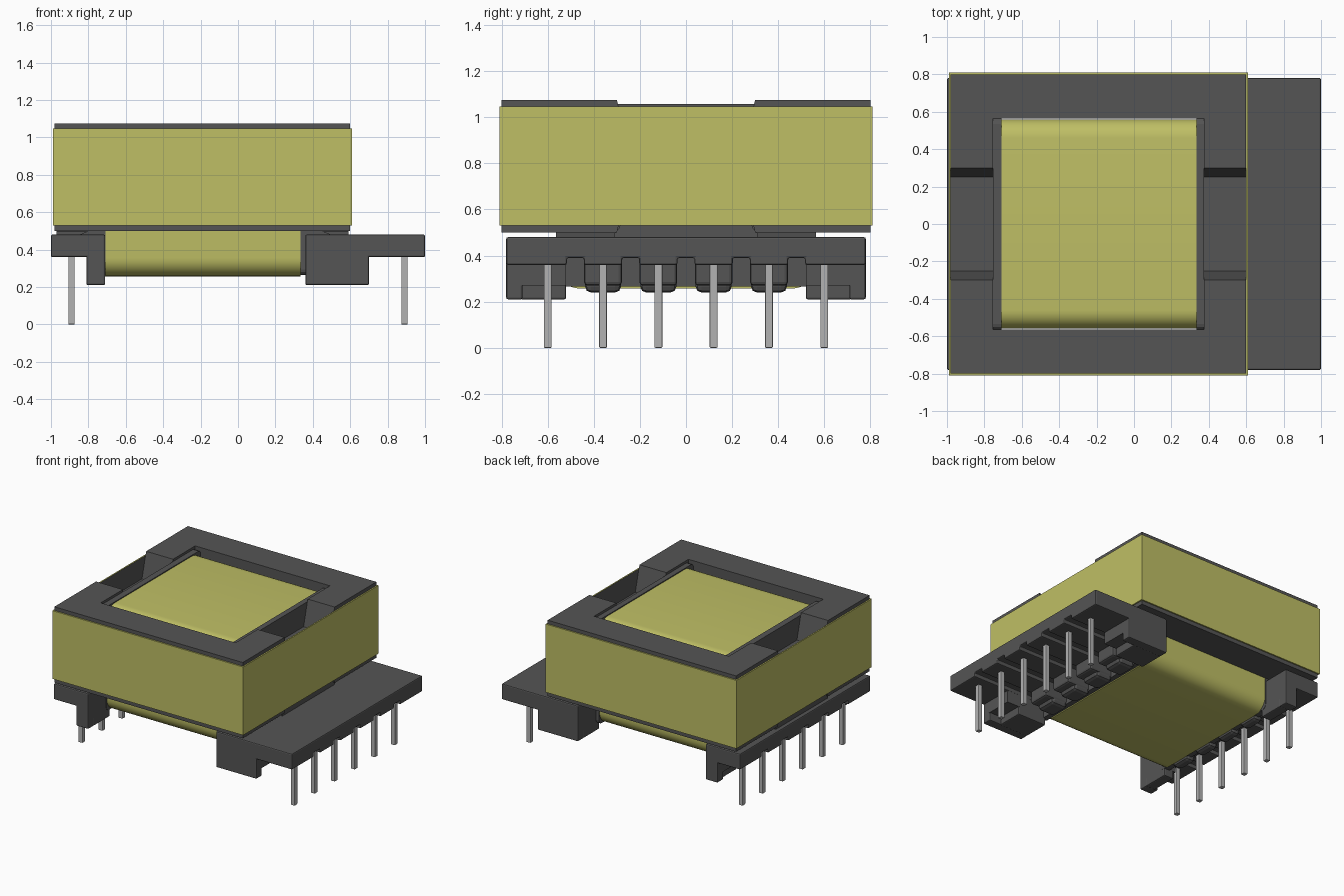
import bpy, bmesh, math

cube = bpy.data.objects.get("Cube")
if cube:
    bpy.data.objects.remove(cube, do_unlink=True)


def material(name, rgb, metallic=0.0):
    m = bpy.data.materials.new(name)
    m.use_nodes = True
    m.diffuse_color = (*rgb, 1)
    bsdf = next(n for n in m.node_tree.nodes if n.type == 'BSDF_PRINCIPLED')
    bsdf.inputs["Base Color"].default_value = (*rgb, 1)
    return m


DARK = material("dark grey", (0.09, 0.09, 0.09))
YELLOW = material("yellow tape", (0.52, 0.52, 0.13))
METAL = material("pin metal", (0.45, 0.45, 0.45))


def prism(name, profile, a, b, axis, mat, bevel=0.0):
    """Extrude a 2D profile along x (profile in y, z) or y (profile in x, z)."""
    bm = bmesh.new()
    place = (lambda p, t: (t, p[0], p[1])) if axis == 'x' else (lambda p, t: (p[0], t, p[1]))
    ends = [[bm.verts.new(place(p, t)) for p in profile] for t in (a, b)]
    bm.faces.new(ends[0])
    bm.faces.new(ends[1])
    n = len(profile)
    for i in range(n):
        j = (i + 1) % n
        bm.faces.new((ends[0][i], ends[0][j], ends[1][j], ends[1][i]))
    bmesh.ops.recalc_face_normals(bm, faces=bm.faces[:])
    me = bpy.data.meshes.new(name)
    bm.to_mesh(me)
    bm.free()
    me.materials.append(mat)
    ob = bpy.data.objects.new(name, me)
    bpy.context.collection.objects.link(ob)
    if bevel:
        mod = ob.modifiers.new("soft edges", 'BEVEL')
        mod.width, mod.segments, mod.limit_method = bevel, 2, 'ANGLE'
    return ob


def box(name, x0, x1, y0, y1, z0, z1, mat=DARK, bevel=0.0):
    return prism(name, [(y0, z0), (y1, z0), (y1, z1), (y0, z1)],
                 min(x0, x1), max(x0, x1), 'x', mat, bevel)


def smooth(ob, angle=35):
    bpy.ops.object.select_all(action='DESELECT')
    ob.select_set(True)
    bpy.context.view_layer.objects.active = ob
    bpy.ops.object.shade_smooth_by_angle(angle=math.radians(angle))


# Core frame: end legs with sloped notches above and below, joined by side bars
B, T = 0.50, 1.075
leg = [(-0.80, B), (-0.30, B), (-0.25, 0.69), (0.25, 0.69), (0.30, B), (0.80, B),
       (0.80, T), (0.30, T), (0.25, 0.885), (-0.25, 0.885), (-0.30, T), (-0.80, T)]
prism("core_leg_right", leg, -0.98, -0.755, 'x', DARK)
prism("core_leg_left", leg, 0.375, 0.60, 'x', DARK)
box("core_bar_front", -0.755, 0.375, -0.80, -0.565, B, T)
box("core_bar_back", -0.755, 0.375, 0.565, 0.80, B, T)

# Tape band wrapped around the core, with a dark inner side
bm = bmesh.new()
loops = []
for x0, x1, y, z in ((-0.99, 0.61, 0.81, 0.53), (-0.99, 0.61, 0.81, 1.047),
                     (-0.98, 0.60, 0.80, 1.047), (-0.98, 0.60, 0.80, 0.53)):
    loops.append([bm.verts.new(c) for c in ((x0, -y, z), (x1, -y, z), (x1, y, z), (x0, y, z))])
for k in range(4):
    lo, hi = loops[k], loops[(k + 1) % 4]
    for i in range(4):
        j = (i + 1) % 4
        f = bm.faces.new((lo[i], lo[j], hi[j], hi[i]))
        f.material_index = 1 if k == 2 else 0
bmesh.ops.recalc_face_normals(bm, faces=bm.faces[:])
me = bpy.data.meshes.new("tape_band")
bm.to_mesh(me)
bm.free()
me.materials.append(YELLOW)
me.materials.append(DARK)
bpy.context.collection.objects.link(bpy.data.objects.new("tape_band", me))


# Winding with rounded long edges, between two flanges
def rounded(hy, z0, z1, r, steps=8):
    pts = []
    for cy, cz, start in ((hy - r, z1 - r, 0), (r - hy, z1 - r, 90),
                          (r - hy, z0 + r, 180), (hy - r, z0 + r, 270)):
        for i in range(steps + 1):
            a = math.radians(start + 90 * i / steps)
            pts.append((cy + r * math.cos(a), cz + r * math.sin(a)))
    return pts


smooth(prism("winding", rounded(0.56, 0.257, 1.05, 0.10), -0.71, 0.335, 'x', YELLOW))
for side, a, b in (("right", -0.755, -0.708), ("left", 0.333, 0.375)):
    prism("flange_" + side, rounded(0.565, 0.265, 1.057, 0.03, 3), a, b, 'x', DARK)

# Pin bases: slotted plate, feet, ribs between the slots, and seats under the core
PINS = [-0.60, -0.36, -0.12, 0.12, 0.36, 0.60]
SLOTS = [-0.48, -0.24, 0.0, 0.24, 0.48]
plate = [(0.78, 0.36), (0.78, 0.48), (-0.78, 0.48), (-0.78, 0.36)]
for s in SLOTS:
    plate += [(s - 0.037, 0.36), (s - 0.037, 0.39), (s + 0.037, 0.39), (s + 0.037, 0.36)]

# side, inner x, outer x, foot end x, foot inset x, rib end x
for side, xi, xo, xf, xs, xr in (("left", 0.36, 1.0, 0.70, 0.60, 0.56),
                                 ("right", -0.71, -1.0, -0.81, -0.79, -0.79)):
    d = 1 if xo > 0 else -1
    prism("base_plate_" + side, plate, xi, xo, 'x', DARK, 0.008)
    for s, end in ((-1, "front"), (1, "back")):
        tag = "_" + side + "_" + end
        box("foot_wall" + tag, xi, xf, *sorted((s * 0.71, s * 0.78)), 0.21, 0.42, DARK, 0.008)
        box("foot" + tag, xi, xs, *sorted((s * 0.52, s * 0.72)), 0.21, 0.42, DARK, 0.008)
        box("foot_step" + tag, xi, xf, *sorted((s * 0.52, s * 0.72)), 0.27, 0.42, DARK)
    for i, y in enumerate(PINS[1:-1]):
        box(f"rib_{side}_{i}", xi, xr, y - 0.082, y + 0.082, 0.27, 0.40, DARK, 0.015)
        box(f"rib_lump_{side}_{i}", xi, xi + d * min(0.14, abs(xr - xi)),
            y - 0.078, y + 0.078, 0.24, 0.40, DARK, 0.025)
    # Wedge-shaped seat and the key that fills the lower core notch
    prism("seat_" + side, [(xi, 0.47), (xi + d * 0.16, 0.47), (xi + d * 0.09, 0.50), (xi, 0.50)],
          -0.565, 0.565, 'y', DARK)
    leg_in, leg_out = (0.37, 0.59) if d > 0 else (-0.75, -0.97)
    prism("core_key_" + side, [(-0.31, 0.475), (0.31, 0.475), (0.31, 0.497), (0.29, 0.52),
                               (0.25, 0.66), (-0.25, 0.66), (-0.29, 0.52), (-0.31, 0.497)],
          leg_in, leg_out, 'x', DARK)
    # Square pins
    for i, y in enumerate(PINS):
        px = d * 0.89
        box(f"pin_{side}_{i}", px - 0.017, px + 0.017, y - 0.017, y + 0.017, 0.0, 0.40, METAL, 0.004)
